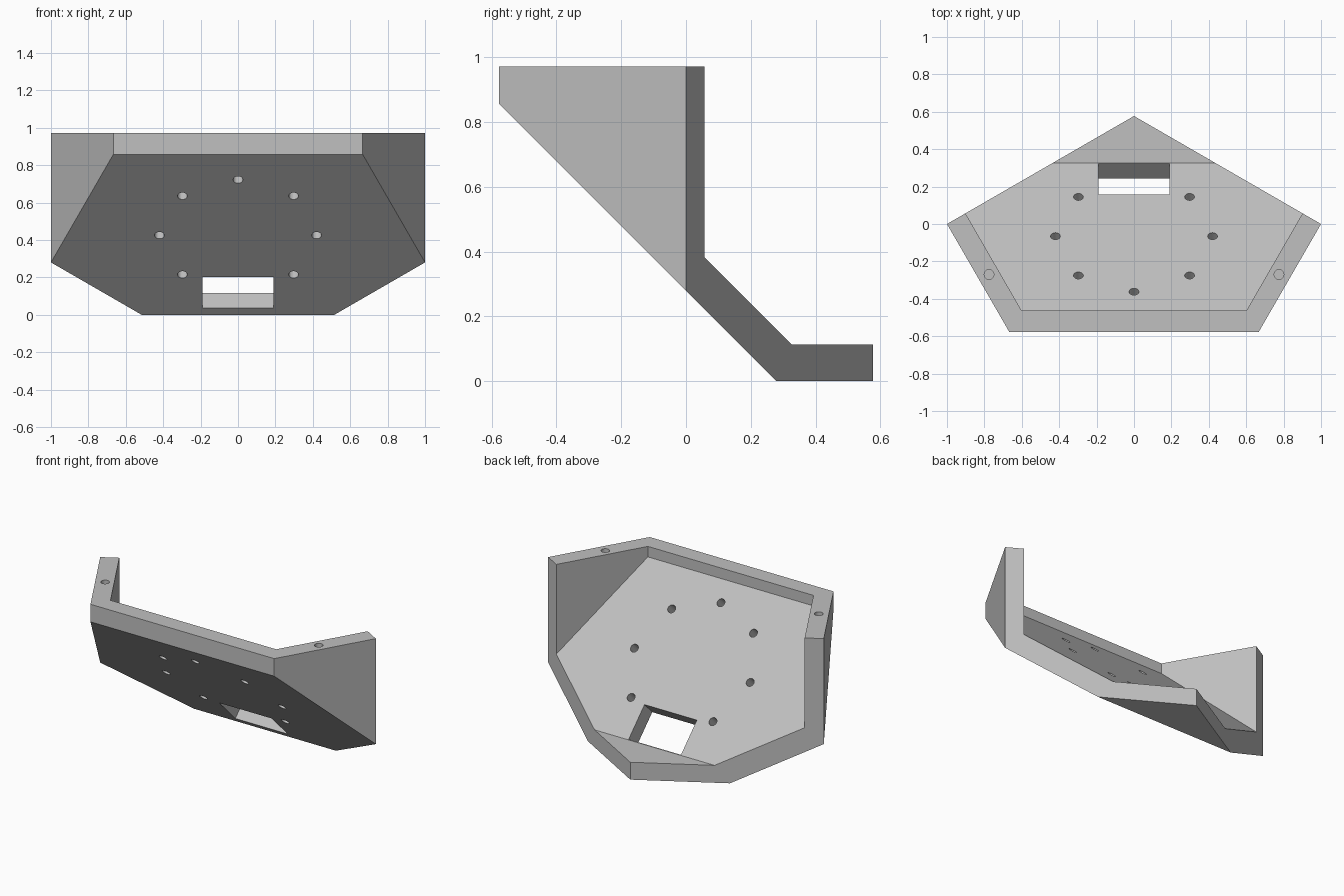
import bpy, bmesh, math
from mathutils import Vector, Matrix

cube = bpy.data.objects.get("Cube")
if cube:
    bpy.data.objects.remove(cube, do_unlink=True)

HEIGHT, WALL, EDGE = 0.972, 0.114, 0.577
SLOPE_LOW, SLOPE_TOP = 0.28, 0.44           # sloped plate: z = value - y
TILT = Matrix.Rotation(math.radians(-45), 4, 'X')
S = math.sqrt(0.5)

grey = bpy.data.materials.new("plain grey")
grey.use_nodes = True
grey.diffuse_color = (0.53, 0.53, 0.53, 1)
grey.node_tree.nodes["Principled BSDF"].inputs["Base Color"].default_value = grey.diffuse_color


def make_object(name, bm):
    bmesh.ops.recalc_face_normals(bm, faces=bm.faces)
    mesh = bpy.data.meshes.new(name)
    bm.to_mesh(mesh)
    bm.free()
    mesh.materials.append(grey)
    obj = bpy.data.objects.new(name, mesh)
    bpy.context.collection.objects.link(obj)
    return obj


def convex_block(name, planes):
    """Large cube trimmed by planes given as (point, outward normal)."""
    bm = bmesh.new()
    bmesh.ops.create_cube(bm, size=6)
    for point, normal in planes:
        cut = bmesh.ops.bisect_plane(bm, geom=bm.verts[:] + bm.edges[:] + bm.faces[:],
                                     plane_co=point, plane_no=normal, clear_outer=True)
        rim = [e for e in cut["geom_cut"] if isinstance(e, bmesh.types.BMEdge)]
        bmesh.ops.edgeloop_fill(bm, edges=rim)
    return make_object(name, bm)


def cylinder(name, centre, depth, tilt=Matrix()):
    bm = bmesh.new()
    bmesh.ops.create_cone(bm, cap_ends=True, segments=24, radius1=0.026, radius2=0.026,
                          depth=depth, matrix=Matrix.Translation(centre) @ tilt)
    return make_object(name, bm)


def subtract(target, cutter):
    cutter.hide_render = True
    mod = target.modifiers.new("cut", 'BOOLEAN')
    mod.operation, mod.solver, mod.object = 'DIFFERENCE', 'EXACT', cutter
    bpy.context.view_layer.update()
    graph = bpy.context.evaluated_depsgraph_get()
    result = bpy.data.meshes.new_from_object(target.evaluated_get(graph))
    target.modifiers.clear()
    target.data = result
    bpy.data.objects.remove(cutter, do_unlink=True)


# Outer body: five-sided plan, sloped underside, flat foot
c30, s30 = math.cos(math.pi / 6), 0.5
outer = [((0, 0, 0), (0, 0, -1)), ((0, 0, HEIGHT), (0, 0, 1)),
         ((0, -EDGE, 0), (0, -1, 0)), ((0, 0, SLOPE_LOW), (0, -1, -1))]
for side in (-1, 1):
    outer += [((side, 0, 0), (side * c30, -s30, 0)), ((side, 0, 0), (side * s30, c30, 0))]
bracket = convex_block("angled_bracket", outer)

# Inner space: leaves the front and side walls, sloped plate and foot, open at the back
inner = [((0, 0, WALL), (0, 0, -1)), ((0, 0, SLOPE_TOP), (0, -1, -1)),
         ((0, WALL - EDGE, 0), (0, -1, 0))]
for side in (-1, 1):
    inner.append(((side * (1 - WALL / c30), 0, 0), (side * c30, -s30, 0)))
subtract(bracket, convex_block("inner_space", inner))

# Rectangular window square to the sloped plate
bm = bmesh.new()
bmesh.ops.create_cube(bm, size=1)
bmesh.ops.transform(bm, verts=bm.verts,
                    matrix=Matrix.Translation((0, 0.202, 0.16)) @ TILT
                    @ Matrix.Diagonal((0.38, 0.233, 0.3, 1)))
subtract(bracket, make_object("window_cutter", bm))

# Ring of bolt holes, with the window in place of the lowest one
for i in range(8):
    if i == 2:
        continue
    a = i * math.pi / 4
    y = -0.065 + 0.42 * math.sin(a) * S
    centre = Vector((0.42 * math.cos(a), y, SLOPE_TOP - y)) - Vector((0, 0.04, 0.04))
    subtract(bracket, cylinder("bolt_hole_cutter", centre, 0.2, TILT))

# Blind screw holes in the tops of the side walls
for side in (-1, 1):
    subtract(bracket, cylinder("screw_hole_cutter", (side * 0.775, -0.27, HEIGHT), 0.4))
